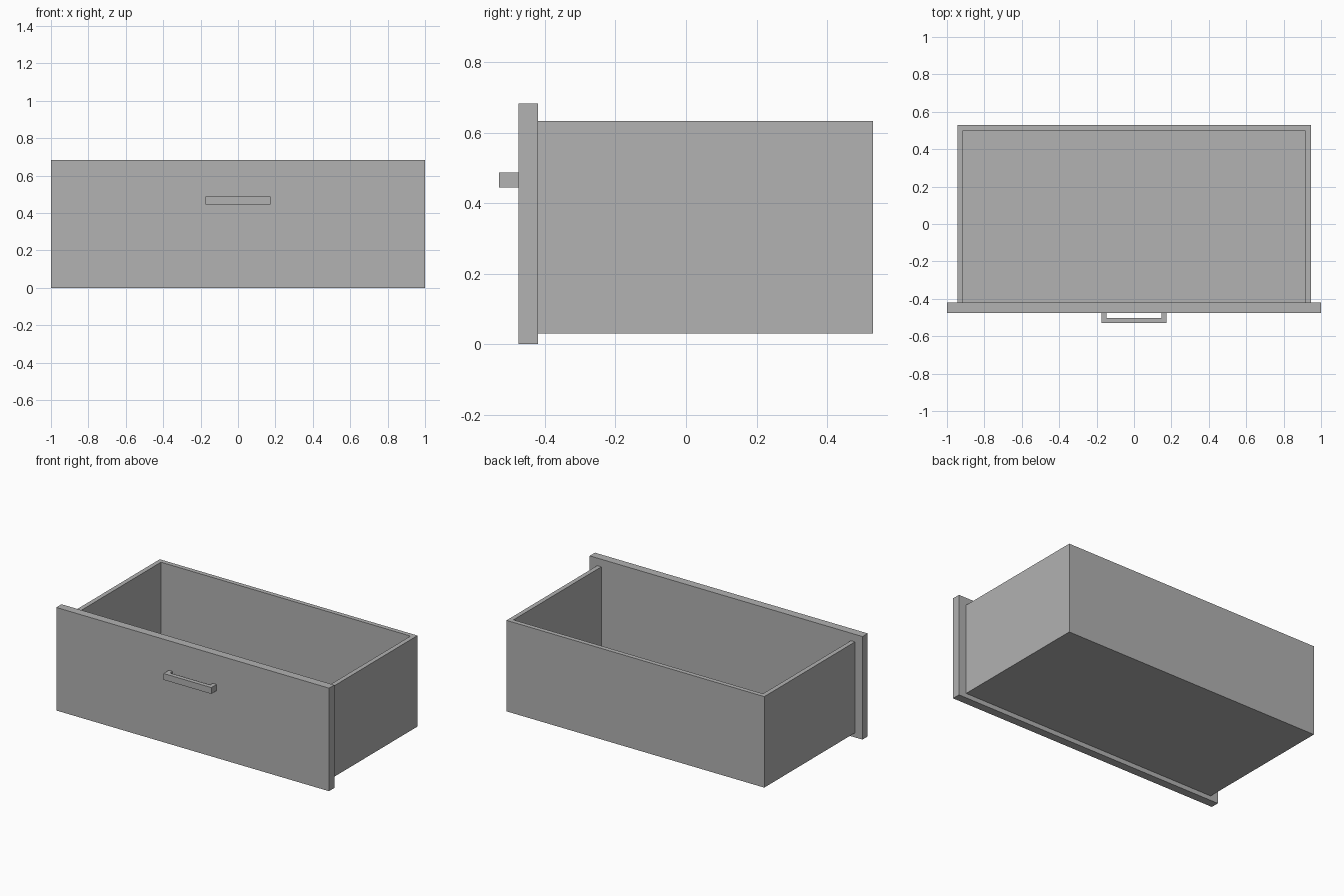
import bpy
import bmesh

cube = bpy.data.objects.get("Cube")
if cube:
    bpy.data.objects.remove(cube, do_unlink=True)

GREY = (0.445, 0.445, 0.445, 1)
grey = bpy.data.materials.new("plain_grey")
grey.use_nodes = True
grey.diffuse_color = GREY
grey.node_tree.nodes["Principled BSDF"].inputs["Base Color"].default_value = GREY


def prism(name, outline, bottom, top):
    """Extrude a plan outline (x, y) from bottom to top."""
    bm = bmesh.new()
    face = bm.faces.new([bm.verts.new((x, y, bottom)) for x, y in outline])
    extruded = bmesh.ops.extrude_face_region(bm, geom=[face])["geom"]
    verts = [v for v in extruded if isinstance(v, bmesh.types.BMVert)]
    bmesh.ops.translate(bm, verts=verts, vec=(0, 0, top - bottom))
    bmesh.ops.recalc_face_normals(bm, faces=bm.faces)
    mesh = bpy.data.meshes.new(name)
    bm.to_mesh(mesh)
    bm.free()
    mesh.materials.append(grey)
    obj = bpy.data.objects.new(name, mesh)
    bpy.context.collection.objects.link(obj)
    return obj


def rectangle(half, y0, y1):
    return [(-half, y0), (half, y0), (half, y1), (-half, y1)]


def u_shape(half, y_open, y_closed, wall):
    """Plan outline of three joined walls, open at y_open."""
    inner = half - wall
    y_in = y_closed - wall if y_closed > y_open else y_closed + wall
    right = [(half, y_closed), (half, y_open), (inner, y_open), (inner, y_in)]
    return right + [(-x, y) for x, y in reversed(right)]


PANEL_FRONT, PANEL_BACK, BACK = -0.475, -0.42, 0.53
HALF, WALL = 0.945, 0.03
BASE, RIM = 0.03, 0.633

# Front panel, larger than the drawer body
prism("front_panel", rectangle(1, PANEL_FRONT, PANEL_BACK), 0, 0.683)

# Side and back walls in one piece, with the floor fitted between them
prism("drawer_walls", u_shape(HALF, PANEL_BACK, BACK, WALL), BASE, RIM)
prism("drawer_floor", rectangle(HALF - WALL, PANEL_BACK, BACK - WALL), BASE, BASE + WALL)

# Square-section pull handle
prism("handle", u_shape(0.175, PANEL_FRONT, -0.53, 0.028), 0.445, 0.487)
